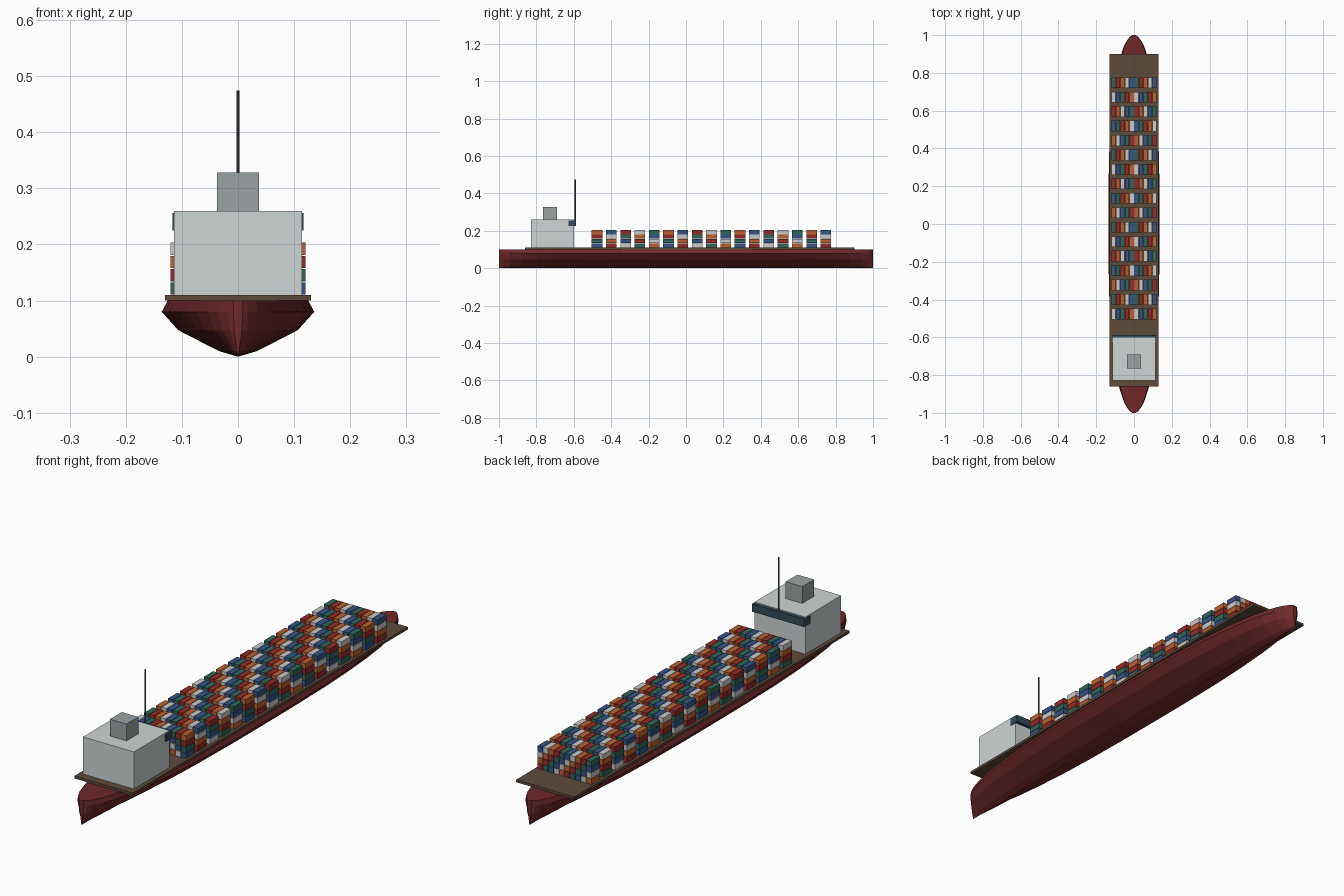
import bpy, bmesh
from mathutils import Matrix, Vector

if "Cube" in bpy.data.objects:
    bpy.data.objects.remove(bpy.data.objects["Cube"])


def material(name, rgb):
    m = bpy.data.materials.new(name)
    m.diffuse_color = (*rgb, 1)
    m.use_nodes = True
    m.node_tree.nodes["Principled BSDF"].inputs["Base Color"].default_value = m.diffuse_color
    return m


HULL = material("hull_red", (0.16, 0.022, 0.022))
DECK = material("deck_brown", (0.11, 0.07, 0.042))
HOUSE = material("house_grey", (0.62, 0.66, 0.66))
FUNNEL = material("funnel_grey", (0.33, 0.36, 0.37))
GLASS = material("window_dark", (0.03, 0.07, 0.1))
MAST = material("mast_dark", (0.06, 0.07, 0.09))
CARGO = [material("cargo_" + n, c) for n, c in (
    ("blue", (0.035, 0.09, 0.25)), ("green", (0.03, 0.13, 0.1)),
    ("red", (0.3, 0.025, 0.02)), ("orange", (0.5, 0.12, 0.03)),
    ("white", (0.55, 0.58, 0.58)))]


def finish(bm, name, mats):
    me = bpy.data.meshes.new(name)
    bm.to_mesh(me)
    bm.free()
    for m in mats:
        me.materials.append(m)
    ob = bpy.data.objects.new(name, me)
    bpy.context.collection.objects.link(ob)
    return ob


def add_box(bm, lo, hi, index=0):
    lo, hi = Vector(lo), Vector(hi)
    mat = Matrix.Translation((lo + hi) / 2) @ Matrix.Diagonal((*(hi - lo), 1))
    verts = bmesh.ops.create_cube(bm, size=1, matrix=mat)["verts"]
    for f in {f for v in verts for f in v.link_faces}:
        f.material_index = index


def box(name, lo, hi, mat):
    bm = bmesh.new()
    add_box(bm, lo, hi)
    return finish(bm, name, [mat])


# Hull: one half section, scaled along the length and lofted
half = [(0.0, 0.0), (0.25, 0.010), (0.78, 0.047), (1.0, 0.08), (0.92, 0.1)]
section = half + [(-x, z) for x, z in reversed(half[1:])]
stations = [0.2, 0.4, 0.55, 0.7, 0.8, 0.88, 0.94, 0.975, 0.993, 1.0]
ys = [-y for y in reversed(stations)] + [0.0] + stations
bm = bmesh.new()
rings = []
for y in ys:
    w = 0.136 * max(1 - abs(y) ** 2.8, 0.004) ** 0.5
    rings.append([bm.verts.new((x * w, y, z)) for x, z in section])
n = len(section)
for a, b in zip(rings, rings[1:]):
    for i in range(n):
        j = (i + 1) % n
        bm.faces.new((a[i], a[j], b[j], b[i]))
bm.faces.new(rings[0])
bm.faces.new(rings[-1])
bmesh.ops.recalc_face_normals(bm, faces=bm.faces)
finish(bm, "hull", [HULL])

# Deck, deckhouse, bridge windows and funnel
box("deck", (-0.13, -0.86, 0.1), (0.13, 0.9, 0.11), DECK)
box("deckhouse", (-0.114, -0.828, 0.11), (0.114, -0.6, 0.26), HOUSE)
box("bridge_windows", (-0.117, -0.628, 0.225), (0.117, -0.588, 0.256), GLASS)
box("funnel", (-0.037, -0.765, 0.26), (0.037, -0.69, 0.328), FUNNEL)

# Mast
bm = bmesh.new()
bmesh.ops.create_cone(bm, cap_ends=True, segments=8, radius1=0.003, radius2=0.003,
                      depth=0.24, matrix=Matrix.Translation((0, -0.592, 0.354)))
finish(bm, "mast", [MAST])

# Container stacks: bays along the ship, rows across, tiers upward
BAYS, ROWS, TIERS = 17, 10, 4
for bay in range(BAYS):
    bm = bmesh.new()
    y = -0.476 + bay * 0.0765
    for row in range(ROWS):
        x = (row - (ROWS - 1) / 2) * 0.0242
        for tier in range(TIERS):
            z = 0.1105 + tier * 0.0236
            add_box(bm, (x - 0.011, y - 0.0285, z), (x + 0.011, y + 0.0285, z + 0.022),
                    (1 + row + 2 * bay + tier) % 5)
    finish(bm, f"container_bay_{bay + 1}", CARGO)
